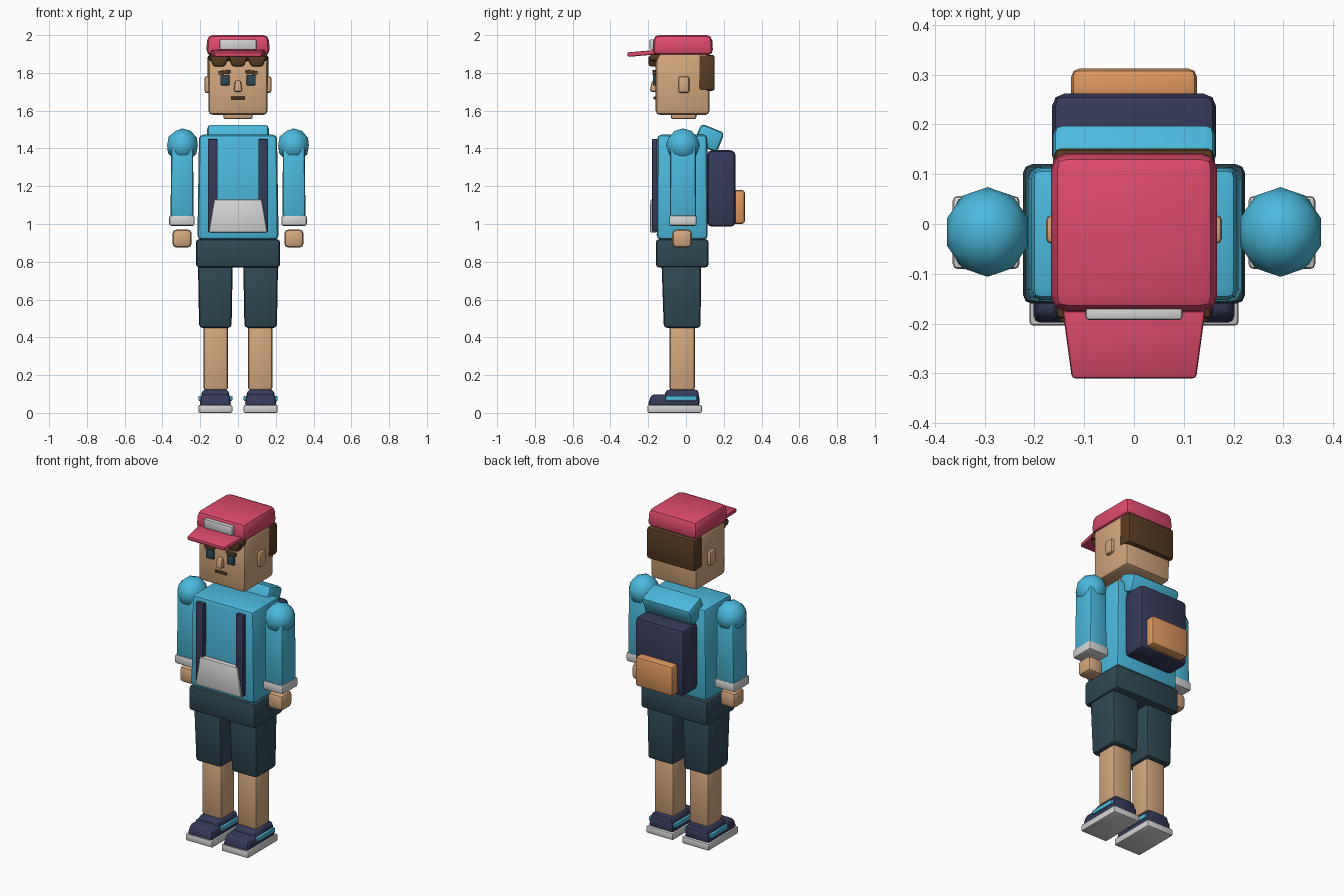
import bpy
import bmesh
from math import radians
from mathutils import Matrix, Vector

cube = bpy.data.objects.get("Cube")
if cube:
    bpy.data.objects.remove(cube, do_unlink=True)


def material(name, rgb):
    """Flat material from 8-bit display colour, stored as linear values."""
    linear = [((c / 255 + 0.055) / 1.055) ** 2.4 for c in rgb]
    mat = bpy.data.materials.new(name)
    mat.use_nodes = True
    mat.diffuse_color = (*linear, 1)
    mat.node_tree.nodes["Principled BSDF"].inputs["Base Color"].default_value = (*linear, 1)
    return mat


skin = material("skin", (213, 167, 125))
cyan = material("cyan_cloth", (75, 185, 220))
navy = material("navy_cloth", (54, 58, 90))
teal = material("dark_teal", (47, 73, 84))
grey = material("light_grey", (212, 212, 212))
pink = material("cap_pink", (222, 74, 108))
brown = material("hair_brown", (90, 60, 34))
orange = material("orange_cloth", (222, 152, 95))


def finish(name, bm, mat, angle=40):
    mesh = bpy.data.meshes.new(name)
    bm.to_mesh(mesh)
    bm.free()
    mesh.materials.append(mat)
    obj = bpy.data.objects.new(name, mesh)
    bpy.context.collection.objects.link(obj)
    bpy.ops.object.select_all(action="DESELECT")
    obj.select_set(True)
    bpy.context.view_layer.objects.active = obj
    bpy.ops.object.shade_smooth_by_angle(angle=radians(angle))
    return obj


def box(name, mat, center, size, bevel=0.015, taper=(1, 1), tilt=(0, 0), shift=0):
    """Bevelled box; taper scales its top, shift moves the top along y,
    tilt turns it about x and y (degrees)."""
    bm = bmesh.new()
    bmesh.ops.create_cube(bm, size=1)
    for v in bm.verts:
        top = v.co.z > 0
        v.co = Vector(a * b for a, b in zip(v.co, size))
        if top:
            v.co.x *= taper[0]
            v.co.y = v.co.y * taper[1] + shift
    bmesh.ops.bevel(bm, geom=bm.edges[:], offset=bevel, segments=2,
                    profile=0.5, affect="EDGES", clamp_overlap=True)
    turn = Matrix.Rotation(radians(tilt[1]), 4, "Y") @ Matrix.Rotation(radians(tilt[0]), 4, "X")
    bmesh.ops.transform(bm, matrix=Matrix.Translation(center) @ turn, verts=bm.verts)
    return finish(name, bm, mat)


def pair(name, mat, center, size, bevel=0.015, taper=(1, 1), tilt=0, shift=0):
    """The same box on the model's left (+x) and right (-x)."""
    for side, s in (("left", 1), ("right", -1)):
        box(f"{side}_{name}", mat, (s * center[0], *center[1:]), size,
            bevel, taper, (0, s * tilt), shift)


# Shoes
pair("shoe_sole", grey, (.12, -.06, .021), (.18, .288, .042), .008)
pair("shoe_toe", navy, (.12, -.065, .067), (.168, .275, .06), .015, (.9, .92), 0, .008)
pair("shoe_upper", navy, (.12, -.025, .095), (.16, .19, .055), .015, (.85, .9), 0, .005)
pair("shoe_stripe", cyan, (.12, -.025, .077), (.18, .165, .026), .004)

# Legs and shorts
pair("leg", skin, (.118, -.02, .3), (.13, .135, .36))
pair("shorts_leg", teal, (.12, -.02, .62), (.172, .195, .34), .018, (1.07, 1.07), 0, -.005)
box("shorts_waist", teal, (0, -.02, .845), (.446, .28, .15), .018)

# Torso with hood
box("torso", cyan, (0, -.02, 1.195), (.43, .27, .555), .022, (.96, .98))
box("hood", cyan, (0, .122, 1.455), (.326, .133, .112), .02, tilt=(-22, 0))

# Straps and front pouch
pair("strap", navy, (.134, -.165, 1.205), (.052, .03, .49), .006)
box("front_pouch", grey, (0, -.171, 1.043), (.31, .042, .175), .008, (.81, .85))

# Backpack
box("backpack", navy, (0, .187, 1.188), (.33, .15, .405), .026)
box("backpack_pocket", orange, (0, .277, 1.09), (.252, .07, .18), .016)

# Arms
for side, s in (("left", 1), ("right", -1)):
    bm = bmesh.new()
    bmesh.ops.create_icosphere(bm, subdivisions=2, radius=.09)
    bmesh.ops.scale(bm, vec=(.95, 1, 1), verts=bm.verts)
    bmesh.ops.translate(bm, vec=(s * .294, -.016, 1.416), verts=bm.verts)
    finish(f"{side}_shoulder", bm, cyan)
pair("sleeve", cyan, (.296, -.016, 1.225), (.122, .14, .39), .015, (.95, .97))
pair("cuff", grey, (.297, -.017, 1.018), (.134, .147, .055), .01)
pair("hand", skin, (.296, -.021, .923), (.102, .104, .096), .022)

# Neck and head
box("neck", skin, (0, -.013, 1.578), (.155, .135, .045), .01)
box("head", skin, (0, -.018, 1.74), (.312, .285, .325), .022, (1.02, 1))
pair("ear", skin, (.16, -.011, 1.738), (.034, .058, .088), .012)

# Face
pair("eye", teal, (.069, -.163, 1.762), (.047, .025, .055), .004)
pair("eyebrow", brown, (.072, -.165, 1.803), (.064, .025, .02), .004, tilt=6)
box("nose", skin, (0, -.172, 1.73), (.044, .04, .06), .01, (.7, .6), shift=.004)
box("mouth", brown, (0, -.163, 1.667), (.076, .016, .015), .004)

# Hair
box("back_hair", brown, (0, .108, 1.8), (.322, .088, .19), .014)
box("fringe_band", brown, (0, -.16, 1.882), (.312, .06, .036), .01)
for i, name in enumerate(("right", "middle", "left")):
    box(f"{name}_fringe_tuft", brown, ((i - 1) * .1, -.172, 1.862), (.06, .05, .055),
        .01, (1.75, 1.1))

# Cap
box("cap_crown", pink, (0, -.017, 1.947), (.338, .322, .108), .03, (.96, .96))
box("cap_brim", pink, (0, -.235, 1.903), (.29, .024, .15), .007, (.86, 1), tilt=(95, 0))
box("cap_badge", grey, (0, -.178, 1.95), (.194, .03, .055), .007)
